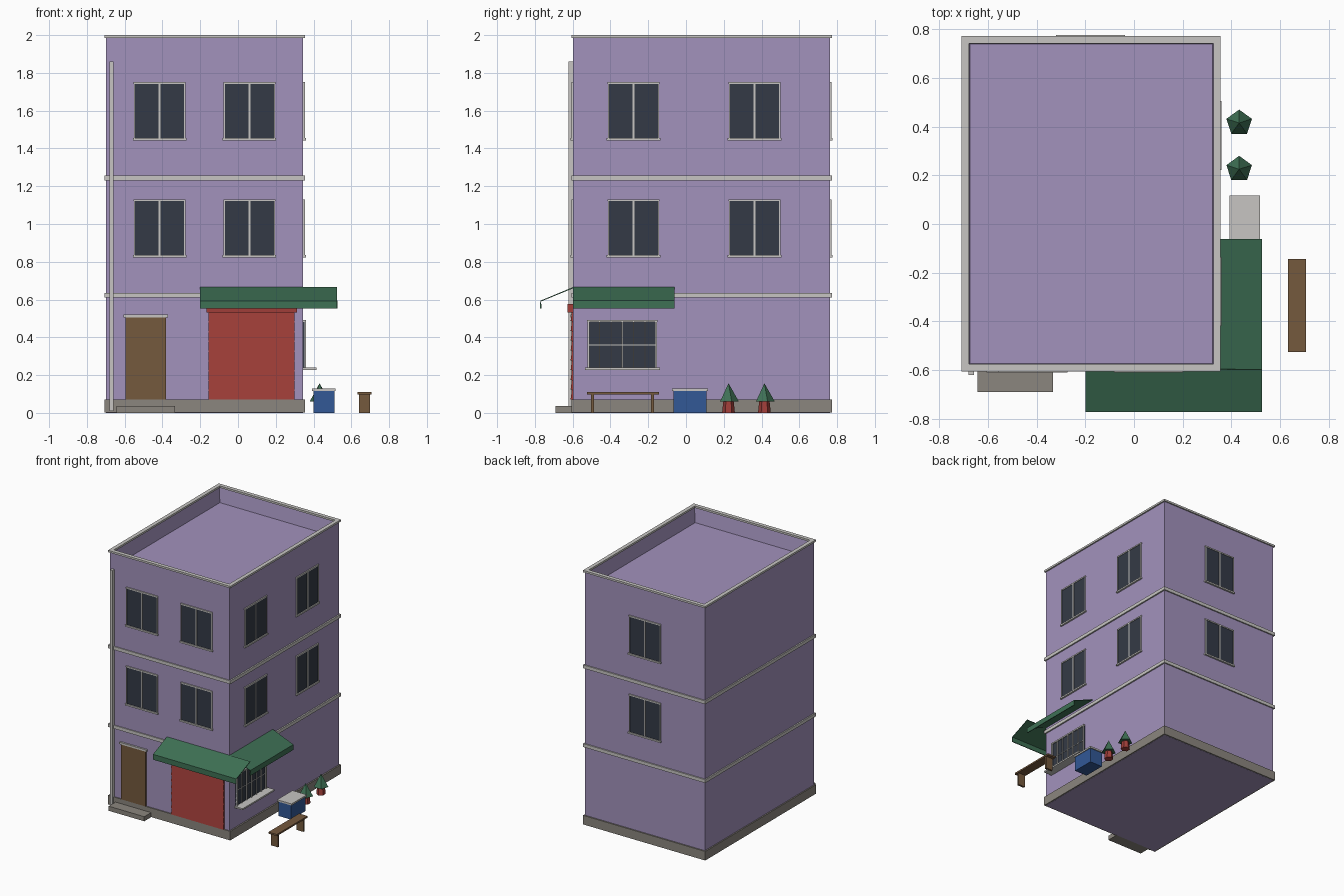
import bpy, bmesh, math
from mathutils import Vector

cube = bpy.data.objects.get("Cube")
if cube:
    bpy.data.objects.remove(cube, do_unlink=True)


def material(name, r, g, b):
    m = bpy.data.materials.new(name)
    m.use_nodes = True
    m.diffuse_color = (r, g, b, 1)
    m.node_tree.nodes["Principled BSDF"].inputs["Base Color"].default_value = (r, g, b, 1)
    return m


PURPLE = material("purple_wall", 0.362, 0.287, 0.503)
TRIM = material("pale_grey_trim", 0.57, 0.56, 0.54)
STONE = material("grey_stone", 0.258, 0.239, 0.209)
GLASS = material("dark_glass", 0.034, 0.042, 0.061)
WOOD = material("brown_wood", 0.178, 0.1, 0.048)
GREEN = material("green", 0.048, 0.162, 0.089)
RED = material("red", 0.352, 0.048, 0.04)
BLUE = material("blue", 0.032, 0.098, 0.305)

# Outer faces of the building
X0, X1, Y0, Y1 = -0.698, 0.345, -0.597, 0.762


def finish(name, bm, mat):
    bmesh.ops.recalc_face_normals(bm, faces=bm.faces)
    mesh = bpy.data.meshes.new(name)
    bm.to_mesh(mesh)
    bm.free()
    mesh.materials.append(mat)
    obj = bpy.data.objects.new(name, mesh)
    bpy.context.collection.objects.link(obj)
    return obj


def box_mesh(x0, x1, y0, y1, z0, z1):
    bm = bmesh.new()
    bmesh.ops.create_cube(bm, size=1)
    for v in bm.verts:
        v.co = Vector((x1 if v.co.x > 0 else x0, y1 if v.co.y > 0 else y0, z1 if v.co.z > 0 else z0))
    return bm


def box(name, x0, x1, y0, y1, z0, z1, mat):
    return finish(name, box_mesh(x0, x1, y0, y1, z0, z1), mat)


def on_wall(wall, u, d, z):
    """Point at u along a wall and d outward from it."""
    if wall == "front":
        return Vector((u, Y0 - d, z))
    if wall == "back":
        return Vector((u, Y1 + d, z))
    return Vector((X1 + d, u, z))


def wall_box(name, wall, u0, u1, d, z0, z1, mat):
    a, b = on_wall(wall, u0, -0.005, z0), on_wall(wall, u1, d, z1)
    xs, ys = sorted((a.x, b.x)), sorted((a.y, b.y))
    return box(name, *xs, *ys, z0, z1, mat)


def top_face(bm):
    return max(bm.faces, key=lambda f: f.calc_center_median().z)


# Building body with a sunken roof
bm = box_mesh(X0, X1, Y0, Y1, 0, 1.99)
roof = top_face(bm)
bmesh.ops.inset_region(bm, faces=[roof], thickness=0.033)
for v in roof.verts:
    v.co.z = 1.87
finish("building_body", bm, PURPLE)

# Coping ring around the parapet
bm = box_mesh(X0 - 0.01, X1 + 0.011, Y0 - 0.008, Y1 + 0.01, 1.985, 2)
caps = [f for f in bm.faces if abs(f.normal.z) > 0.9]
for f in caps:
    bmesh.ops.inset_region(bm, faces=[f], thickness=0.043)
bmesh.ops.bridge_loops(bm, edges=list({e for f in caps for e in f.edges}))
bmesh.ops.delete(bm, geom=caps, context="FACES_ONLY")
finish("roof_coping", bm, TRIM)

# Plinth and floor bands
for name, z0, z1, mat in (("plinth", 0.001, 0.072, STONE), ("lower_band", 0.61, 0.636, TRIM),
                          ("upper_band", 1.23, 1.256, TRIM)):
    box(name, X0 - 0.01, X1 + 0.011, Y0 - 0.008, Y1 + 0.01, z0, z1, mat)


# Windows of the two upper floors
def window(wall, mid, z):
    w, h = 0.133, 0.286
    tag = wall + "_window_"
    wall_box(tag + "glass", wall, mid - w, mid + w, 0.005, z, z + h, GLASS)
    wall_box(tag + "mullion", wall, mid - 0.005, mid + 0.005, 0.009, z, z + h, TRIM)
    for s in (-1, 1):
        e = mid + s * w
        wall_box(tag + "jamb", wall, e - 0.003, e + 0.003, 0.009, z, z + h, TRIM)
    wall_box(tag + "head", wall, mid - w - 0.005, mid + w + 0.005, 0.009, z + h, z + h + 0.01, TRIM)
    wall_box(tag + "sill", wall, mid - w - 0.009, mid + w + 0.009, 0.014, z - 0.012, z, TRIM)


for z in (0.835, 1.455):
    for wall, mid in (("front", -0.415), ("front", 0.06), ("right", -0.278),
                      ("right", 0.363), ("back", -0.178)):
        window(wall, mid, z)

# Barred shop window
wall_box("shop_glass", "right", -0.522, -0.153, 0.006, 0.24, 0.485, GLASS)
wall_box("shop_sill", "right", -0.535, -0.138, 0.07, 0.228, 0.24, TRIM)
wall_box("shop_head", "right", -0.525, -0.15, 0.014, 0.48, 0.491, TRIM)
for i in range(7):
    y = -0.517 + i * 0.0598
    half = 0.005 if i in (0, 3, 6) else 0.0025
    wall_box("shop_bar", "right", y - half, y + half, 0.014, 0.24, 0.482, TRIM)
wall_box("shop_crossbar", "right", -0.52, -0.155, 0.01, 0.358, 0.361, TRIM)

# Door, step and drainpipe
wall_box("door", "front", -0.595, -0.38, 0.01, 0.072, 0.505, WOOD)
wall_box("door_head", "front", -0.606, -0.37, 0.014, 0.505, 0.52, TRIM)
box("door_step", -0.643, -0.333, -0.69, Y0, 0, 0.036, STONE)
box("drainpipe", -0.679, -0.658, -0.621, Y0, 0.01, 1.86, TRIM)

# Roller shutter with overlapping slats, and its housing
SLATS = 9
step = 0.465 / SLATS
for i in range(SLATS):
    z = 0.072 + i * step
    slat = wall_box("shutter_slat", "front", -0.155, 0.3, 0.014, z, z + step, RED)
    for v in slat.data.vertices:
        if v.co.y < Y0 and v.co.z > z + step / 2:
            v.co.y += 0.007
wall_box("shutter_housing", "front", -0.167, 0.313, 0.03, 0.532, 0.577, RED)


# Folded awnings with a hanging valance
def awning(name, wall, u0, u1, reach):
    bm = bmesh.new()
    profile = ((0, 0.663), (reach, 0.592), (reach, 0.552))
    rows = [[bm.verts.new(on_wall(wall, u, d, z)) for d, z in profile] for u in (u0, u1)]
    for i in range(2):
        bm.faces.new((rows[0][i], rows[0][i + 1], rows[1][i + 1], rows[1][i]))
    obj = finish(name, bm, GREEN)
    mod = obj.modifiers.new("thickness", "SOLIDIFY")
    mod.thickness = 0.006
    mod.offset = 0


awning("front_awning", "front", -0.2, 0.525, 0.172)
awning("side_awning", "right", Y0, -0.062, 0.178)

# Storage bin with lid
box("bin", 0.4, 0.51, -0.067, 0.108, 0, 0.115, BLUE)
box("bin_lid", 0.392, 0.517, -0.073, 0.117, 0.115, 0.128, TRIM)

# Bench
box("bench_seat", 0.633, 0.706, -0.525, -0.144, 0.098, 0.111, WOOD)
for y in (-0.495, -0.178):
    box("bench_leg", 0.64, 0.7, y - 0.008, y + 0.008, 0, 0.098, WOOD)


# Potted shrubs
def tapered(name, x, y, z0, z1, r0, r1, sides, mat):
    bm = bmesh.new()
    bmesh.ops.create_cone(bm, cap_ends=True, segments=sides, radius1=r0, radius2=r1, depth=z1 - z0)
    bmesh.ops.remove_doubles(bm, verts=bm.verts, dist=0.0001)
    bmesh.ops.translate(bm, verts=bm.verts, vec=(x, y, (z0 + z1) / 2))
    finish(name, bm, mat)


for y in (0.225, 0.415):
    tapered("shrub_pot", 0.432, y, 0, 0.065, 0.034, 0.027, 6, RED)
    tapered("shrub", 0.432, y, 0.06, 0.157, 0.055, 0, 5, GREEN)
